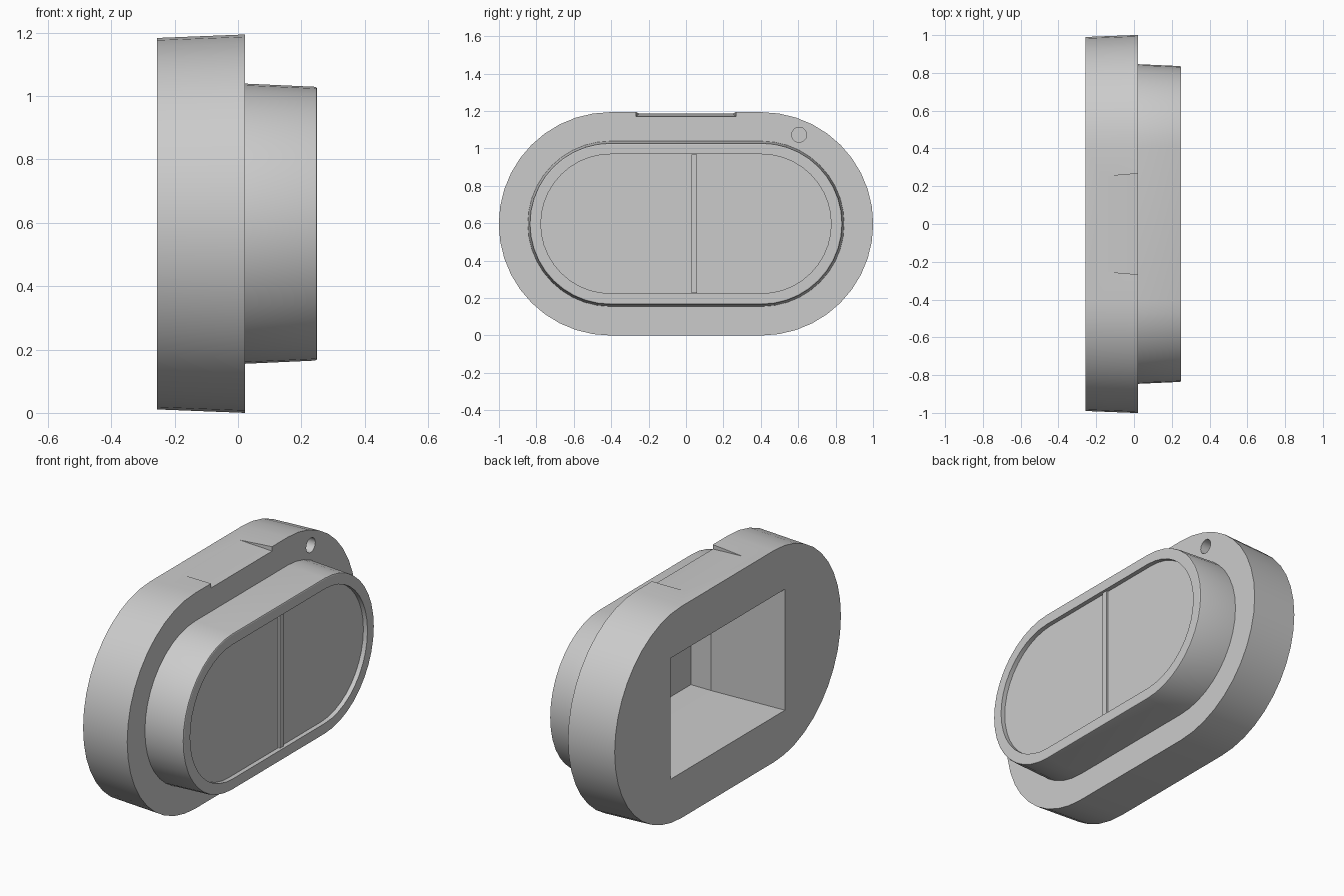
import bpy, bmesh, math
from mathutils import Matrix, Vector

MID = 0.597      # height of the centre line
FLAT = 0.404     # half length of the straight sides
BACK, STEP, FRONT = -0.256, 0.022, 0.25

cube = bpy.data.objects.get("Cube")
if cube:
    bpy.data.objects.remove(cube, do_unlink=True)

grey = bpy.data.materials.new("grey_plastic")
grey.use_nodes = True
colour = (0.6, 0.6, 0.6, 1)
grey.diffuse_color = colour
grey.node_tree.nodes["Principled BSDF"].inputs["Base Color"].default_value = colour


def oval(x, radius, steps=20):
    """Round-ended outline in the plane at x."""
    pts = []
    for side in (1, -1):
        for i in range(steps + 1):
            a = math.pi * (i / steps - 0.5)
            pts.append((x, side * (FLAT + radius * math.cos(a)),
                        MID + side * radius * math.sin(a)))
    return pts


def oblong(x, half_y, half_z, y=0.0, z=MID):
    return [(x, y + sy * half_y, z + sz * half_z)
            for sy, sz in ((1, -1), (1, 1), (-1, 1), (-1, -1))]


def loft(name, rings):
    """Skin a row of matching outlines and cap both ends."""
    bm = bmesh.new()
    rows = [[bm.verts.new(p) for p in ring] for ring in rings]
    n = len(rows[0])
    for a, b in zip(rows, rows[1:]):
        for i in range(n):
            j = (i + 1) % n
            bm.faces.new((a[i], a[j], b[j], b[i]))
    bm.faces.new(rows[0])
    bm.faces.new(rows[-1])
    bmesh.ops.recalc_face_normals(bm, faces=bm.faces[:])
    mesh = bpy.data.meshes.new(name)
    bm.to_mesh(mesh)
    bm.free()
    mesh.materials.append(grey)
    ob = bpy.data.objects.new(name, mesh)
    bpy.context.collection.objects.link(ob)
    return ob


def cut(target, cutter):
    """Subtract the cutter, apply, and discard it."""
    cutter.hide_render = True
    mod = target.modifiers.new("cut", 'BOOLEAN')
    mod.operation = 'DIFFERENCE'
    mod.solver = 'EXACT'
    mod.object = cutter
    bpy.context.view_layer.objects.active = target
    bpy.ops.object.modifier_apply(modifier=mod.name)
    bpy.data.objects.remove(cutter, do_unlink=True)


def smooth(ob):
    bpy.ops.object.select_all(action='DESELECT')
    ob.select_set(True)
    bpy.context.view_layer.objects.active = ob
    bpy.ops.object.shade_smooth_by_angle(angle=math.radians(20))


# Wide, slightly tapered flange
flange = loft("flange", [oval(BACK, 0.586), oval(STEP, 0.597)])

# Funnel-shaped pocket through the back of the flange
hole_y, hole_z = 0.25, 0.205
slope_y, slope_z = 0.25 / (STEP - BACK), 0.13 / (STEP - BACK)
cut(flange, loft("pocket_cutter", [
    oblong(x, hole_y + slope_y * (STEP - x), hole_z + slope_z * (STEP - x))
    for x in (BACK - 0.05, STEP + 0.02)]))

# Sloping thumb notch in the top edge
notch = [(x, sy * w, z) for sy in (1, -1)
         for x, w, z in ((-0.17, 0.251, 1.187), (0.06, 0.27, 1.166),
                         (0.06, 0.27, 1.3), (-0.17, 0.251, 1.3))]
cut(flange, loft("notch_cutter", [notch[:4], notch[4:]]))

# Small round socket in the front of the flange
cut(flange, loft("socket_cutter", [
    [(x, 0.605 + 0.04 * math.cos(i * math.tau / 24),
      1.073 + 0.04 * math.sin(i * math.tau / 24)) for i in range(24)]
    for x in (-0.08, STEP + 0.05)]))
smooth(flange)

# Raised body with a soft rim and a shallow recessed face
body = loft("raised_body", [
    oval(STEP, 0.442), oval(0.242, 0.432), oval(0.248, 0.43),
    oval(FRONT, 0.425), oval(FRONT, 0.372), oval(0.225, 0.372)])
cut(body, loft("chamber_cutter", [oblong(x, hole_y, hole_z)
                                  for x in (STEP - 0.05, 0.145)]))
smooth(body)

# Upright divider on the face, and the rib behind it
loft("face_divider", [oblong(x, 0.015, 0.371, y=0.045) for x in (0.22, 0.237)])
loft("inner_rib", [oblong(x, 0.015, hole_z, y=0.045) for x in (0.11, 0.15)])
